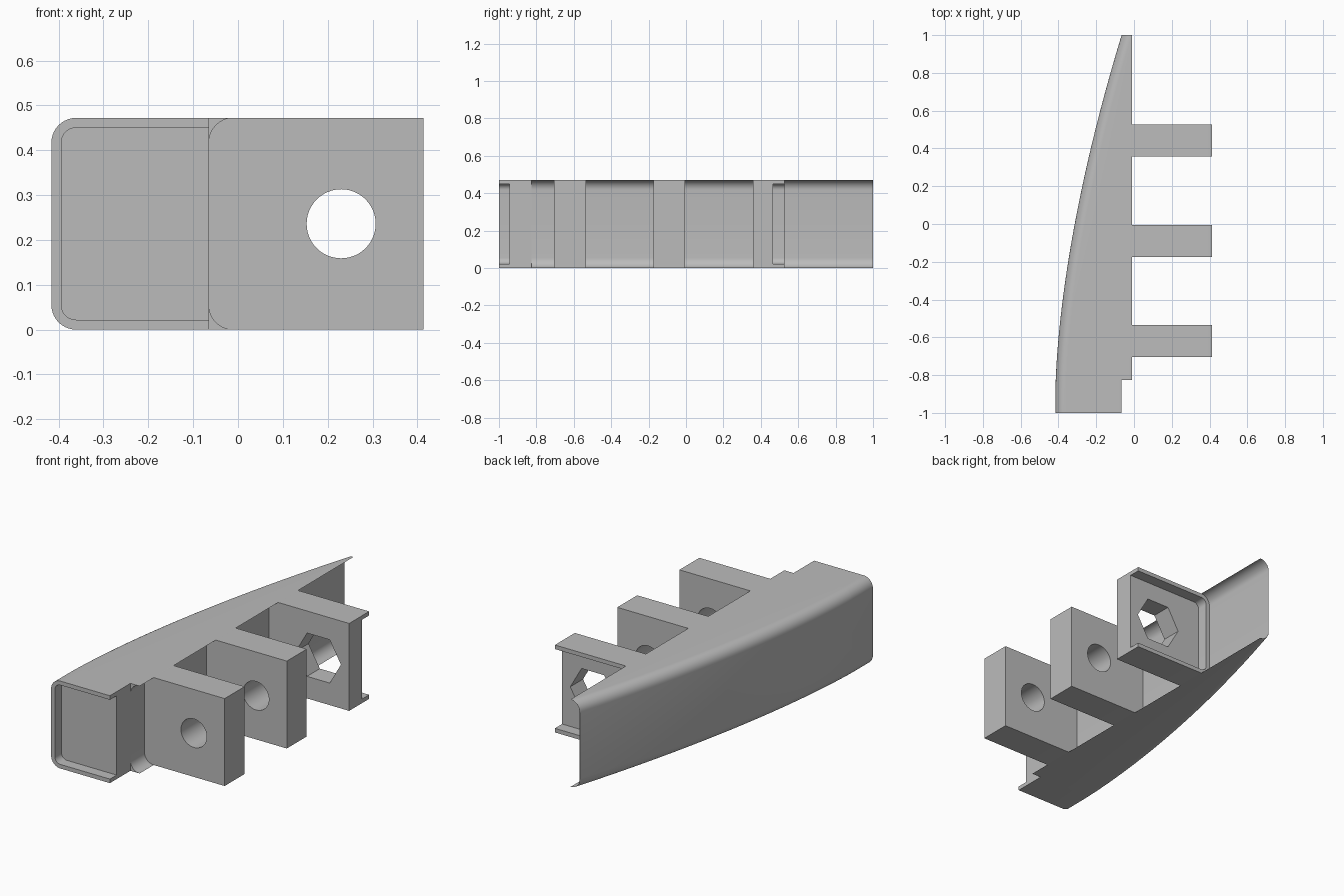
import bpy, bmesh, math

cube = bpy.data.objects.get("Cube")
if cube:
    bpy.data.objects.remove(cube)

H = 0.472        # overall height
R = 0.055        # outer corner radius
SEAT = -0.065    # inner wall of the shell
LEFT, RIGHT = -0.416, 0.414
WALL = 0.022     # rim thickness round the pockets
STEP = -0.825    # end of the nose

grey = bpy.data.materials.new("plain grey")
grey.use_nodes = True
grey.diffuse_color = (0.5, 0.5, 0.5, 1)
grey.node_tree.nodes["Principled BSDF"].inputs["Base Color"].default_value = (0.5, 0.5, 0.5, 1)


def rounded_left(xl, r, z0=0.0, z1=H, n=10):
    """Left side of a rounded rectangle as (x, z), from top to bottom."""
    pts = []
    for cz, start in ((z1 - r, 90), (z0 + r, 180)):
        for i in range(n + 1):
            a = math.radians(start + 90 * i / n)
            pts.append((xl + r + r * math.cos(a), cz + r * math.sin(a)))
    return pts


def slab(xl, xr, r, z0=0.0, z1=H):
    return rounded_left(xl, r, z0, z1) + [(xr, z0), (xr, z1)]


def circle(radius, n):
    return [(0.23 + radius * math.cos(2 * math.pi * i / n),
             H / 2 + radius * math.sin(2 * math.pi * i / n)) for i in range(n)]


def loft(name, rings):
    """Skin a list of (y, section) rings and cap both ends."""
    bm = bmesh.new()
    loops = [[bm.verts.new((x, y, z)) for x, z in sec] for y, sec in rings]
    for a, b in zip(loops, loops[1:]):
        for i in range(len(a)):
            j = (i + 1) % len(a)
            bm.faces.new((a[i], a[j], b[j], b[i]))
    bm.faces.new(loops[0])
    bm.faces.new(loops[-1])
    bmesh.ops.recalc_face_normals(bm, faces=bm.faces)
    mesh = bpy.data.meshes.new(name)
    bm.to_mesh(mesh)
    bm.free()
    mesh.materials.append(grey)
    obj = bpy.data.objects.new(name, mesh)
    bpy.context.collection.objects.link(obj)
    return obj


def prism(name, section, y0, y1):
    return loft(name, [(y0, section), (y1, section)])


def cut(obj, cutter):
    mod = obj.modifiers.new("cut", "BOOLEAN")
    mod.operation = "DIFFERENCE"
    mod.solver = "EXACT"
    mod.object = cutter
    bpy.context.view_layer.objects.active = obj
    bpy.ops.object.modifier_apply(modifier=mod.name)
    bpy.data.objects.remove(cutter)


def outer_x(y):
    """Plan curve of the outer skin."""
    t = max(0.0, (y + 0.9) / 1.9)
    return LEFT + (SEAT - 0.0006 - LEFT) * t ** 1.65


# Curved shell with a hollow seat along its inner side
seat = rounded_left(SEAT, R)[::-1]
ys = [STEP + (1 - STEP) * i / 32 for i in range(33)]
shell = loft("curved_shell", [(y, rounded_left(outer_x(y), R) + seat) for y in ys])

# Nose block with a shallow pocket in its front face
nose_ys = [-1, -0.9, STEP]
nose = loft("nose", [(y, slab(outer_x(y), SEAT, R)) for y in nose_ys])
pocket = slab(LEFT + WALL, 0.1, R - WALL, WALL, H - WALL)
cut(nose, prism("nose_pocket", pocket, -1.1, -0.943))

# Three mounting lugs: two with round holes, the rear one with a hexagon
parts = [shell, nose]
for name, y0, sides, radius in (("front_lug", -0.705, 48, 0.077),
                                ("middle_lug", -0.175, 48, 0.077),
                                ("rear_lug", 0.357, 6, 0.135)):
    lug = prism(name, slab(SEAT, RIGHT, R), y0, y0 + 0.17)
    cut(lug, prism("hole", circle(radius, sides), y0 - 0.1, y0 + 0.3))
    parts.append(lug)

# Pocket in the back of the rear lug, open at its free end
pocket = slab(SEAT + WALL, RIGHT + 0.1, R - WALL, WALL, H - WALL)
cut(parts[-1], prism("lug_pocket", pocket, 0.466, 0.7))

# Smooth the curved skins, keep the edges sharp
bpy.ops.object.select_all(action="DESELECT")
for obj in parts:
    obj.select_set(True)
bpy.context.view_layer.objects.active = shell
bpy.ops.object.shade_smooth_by_angle(angle=math.radians(30))
